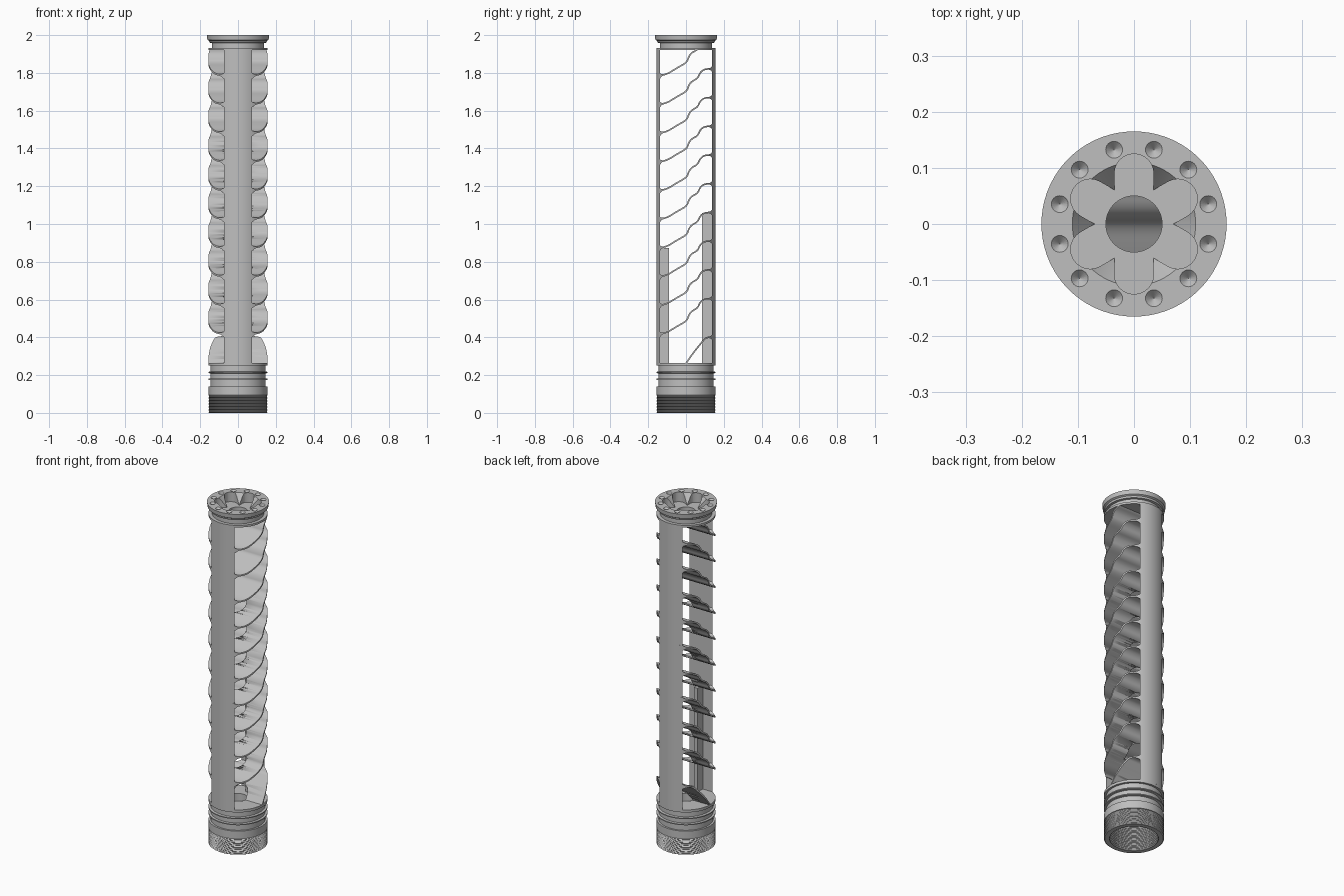
import bpy, bmesh, math
from mathutils import Vector

cube = bpy.data.objects.get("Cube")
if cube:
    bpy.data.objects.remove(cube, do_unlink=True)

metal = bpy.data.materials.new("grey metal")
metal.use_nodes = True
GREY = (0.52, 0.52, 0.52, 1)
metal.diffuse_color = GREY
metal.node_tree.nodes["Principled BSDF"].inputs["Base Color"].default_value = GREY

R = 0.157        # body radius
FLAT = 0.138     # inner flat of the two side posts
BORE = 0.05
FLOOR, CEIL = 0.265, 1.92
PITCH = 0.152


def finish(name, bm, smooth=True):
    bmesh.ops.recalc_face_normals(bm, faces=bm.faces)
    mesh = bpy.data.meshes.new(name)
    bm.to_mesh(mesh)
    bm.free()
    mesh.materials.append(metal)
    obj = bpy.data.objects.new(name, mesh)
    bpy.context.collection.objects.link(obj)
    if smooth:
        bpy.ops.object.select_all(action='DESELECT')
        obj.select_set(True)
        bpy.context.view_layer.objects.active = obj
        bpy.ops.object.shade_smooth_by_angle(angle=math.radians(30))
    return obj


def lathe(name, profile, n=72):
    """Revolve a closed (radius, z) profile."""
    bm = bmesh.new()
    rings = [[bm.verts.new((r * math.cos(a), r * math.sin(a), z)) for r, z in profile]
             for a in (math.tau * i / n for i in range(n))]
    m = len(profile)
    for i in range(n):
        a, b = rings[i], rings[(i + 1) % n]
        for j in range(m):
            k = (j + 1) % m
            bm.faces.new((a[j], b[j], b[k], a[k]))
    return finish(name, bm)


def prism(bm, outline, z0, z1):
    low = [bm.verts.new((x, y, z0)) for x, y in outline]
    high = [bm.verts.new((x, y, z1)) for x, y in outline]
    bm.faces.new(low)
    bm.faces.new(high)
    for i in range(len(low)):
        j = (i + 1) % len(low)
        bm.faces.new((low[i], low[j], high[j], high[i]))


def cut(obj, cutter):
    mod = obj.modifiers.new("cut", 'BOOLEAN')
    mod.operation = 'DIFFERENCE'
    mod.solver = 'EXACT'
    mod.object = cutter
    cutter.hide_render = True
    cutter.hide_set(True)


def ridges(r_out, r_in, z0, z1, count):
    """Fine thread-like zigzag."""
    step = (z1 - z0) / count
    pts = []
    for i in range(count):
        pts += [(r_in, z0 + i * step), (r_out, z0 + (i + 0.5) * step)]
    return pts + [(r_in, z1)]


# Threaded base with two sealing rings
outer = ridges(R, 0.152, 0, 0.095, 12) + [(0.156, 0.095), (0.156, 0.14), (0.145, 0.14)]
for z in (0.178, 0.214):
    outer += [(0.145, z - 0.005), (R, z - 0.003), (R, z + 0.003), (0.145, z + 0.005)]
outer += [(0.145, 0.25), (R, 0.25), (R, FLOOR)]
inner = [(BORE, FLOOR), (BORE, 0.225), (0.125, 0.225)]
inner += ridges(0.132, 0.127, 0, 0.2, 20)[::-1]
lathe("threaded_base", outer + inner)

# Front and back posts: thin circular segments
bm = bmesh.new()
half = math.acos(FLAT / R)
for side in (-1, 1):
    arc = [side * math.pi / 2 + half * (i / 8 - 1) for i in range(17)]
    prism(bm, [(R * math.cos(a), R * math.sin(a)) for a in arc], FLOOR, CEIL)
finish("side_posts", bm)


# Curved baffles, each a thin sheet running straight through in x
def smooth_path(pts, rounds=3):
    pts = [Vector(p) for p in pts]
    for _ in range(rounds):
        new = [pts[0]]
        for a, b in zip(pts, pts[1:]):
            new += [a.lerp(b, 0.25), a.lerp(b, 0.75)]
        pts = new + [pts[-1]]
    return pts


def half_thickness(y):
    over = min(max(abs(y) - 0.12, 0), 0.018)
    return 0.004 + 0.02 - math.sqrt(0.02 ** 2 - over ** 2)


def baffle(bm, path):
    last = None
    for i, p in enumerate(path):
        d = (path[min(i + 1, len(path) - 1)] - path[max(i - 1, 0)]).normalized()
        off = Vector((-d.y, d.x)) * half_thickness(p.x)
        ring = []
        for q, s in ((p + off, -1), (p + off, 1), (p - off, 1), (p - off, -1)):
            w = math.sqrt(max(R * R - q.x * q.x, 0))
            ring.append(bm.verts.new((s * w, q.x, q.y)))
        if last:
            for j in range(4):
                k = (j + 1) % 4
                bm.faces.new((last[j], last[k], ring[k], ring[j]))
        else:
            bm.faces.new(ring)
        last = ring
    bm.faces.new(last)


wave = smooth_path([(-0.145, 0), (-0.1, 0.008), (-0.05, 0.04), (0.005, 0.07), (0.014, 0.1),
                    (0.03, 0.122), (0.062, 0.138), (0.075, 0.17), (0.1, 0.188), (0.145, 0.188)])
bm = bmesh.new()
for k in range(10):
    z = 1.785 - PITCH * k
    baffle(bm, [p + Vector((0, z)) for p in wave if p.y + z < CEIL + 0.008])
baffle(bm, smooth_path([(0, 0.262), (0.04, 0.32), (0.085, 0.375), (0.105, 0.4), (0.145, 0.4)]))
baffles = finish("curved_baffles", bm)

bm = bmesh.new()
bmesh.ops.create_cone(bm, cap_ends=True, segments=48, radius1=BORE, radius2=BORE, depth=3)
cut(baffles, finish("bore_cutter", bm))

# Lower centre webs, kept clear of the middle opening
bm = bmesh.new()
for y0, y1, top in ((-0.142, -0.09, 0.873), (0.085, 0.142, 1.058)):
    prism(bm, [(-0.012, y0), (0.012, y0), (0.012, y1), (-0.012, y1)], FLOOR, top)
finish("centre_webs", bm, False)

# End cap with groove, conical mouth and flared rim
cap = lathe("end_cap", [
    (BORE, CEIL), (R, CEIL), (R, 1.932), (0.138, 1.932), (0.138, 1.958), (0.15, 1.96),
    (0.153, 1.97), (0.162, 1.975), (0.165, 2.0), (0.11, 2.0), (0.07, 1.945), (BORE, 1.945)])

# Six-petal pocket in the mouth
petals = []
for k in range(6):
    a = math.radians(30 + 60 * k)
    for i in range(13):
        b = a + math.pi * (i / 12 - 0.5)
        petals.append((0.09 * math.cos(a) + 0.035 * math.cos(b),
                       0.09 * math.sin(a) + 0.035 * math.sin(b)))
    m = a + math.pi / 6
    petals.append((0.07 * math.cos(m), 0.07 * math.sin(m)))
bm = bmesh.new()
prism(bm, petals, 1.944, 2.02)
cut(cap, finish("petal_cutter", bm, False))

# Ring of conical dimples
bm = bmesh.new()
for k in range(12):
    a = math.radians(15 + 30 * k)
    made = bmesh.ops.create_cone(bm, cap_ends=True, segments=24,
                                 radius1=0, radius2=0.03, depth=0.03)
    bmesh.ops.translate(bm, verts=made["verts"],
                        vec=(0.137 * math.cos(a), 0.137 * math.sin(a), 2.0))
bmesh.ops.remove_doubles(bm, verts=bm.verts, dist=0.0001)
cut(cap, finish("dimple_cutter", bm, False))
